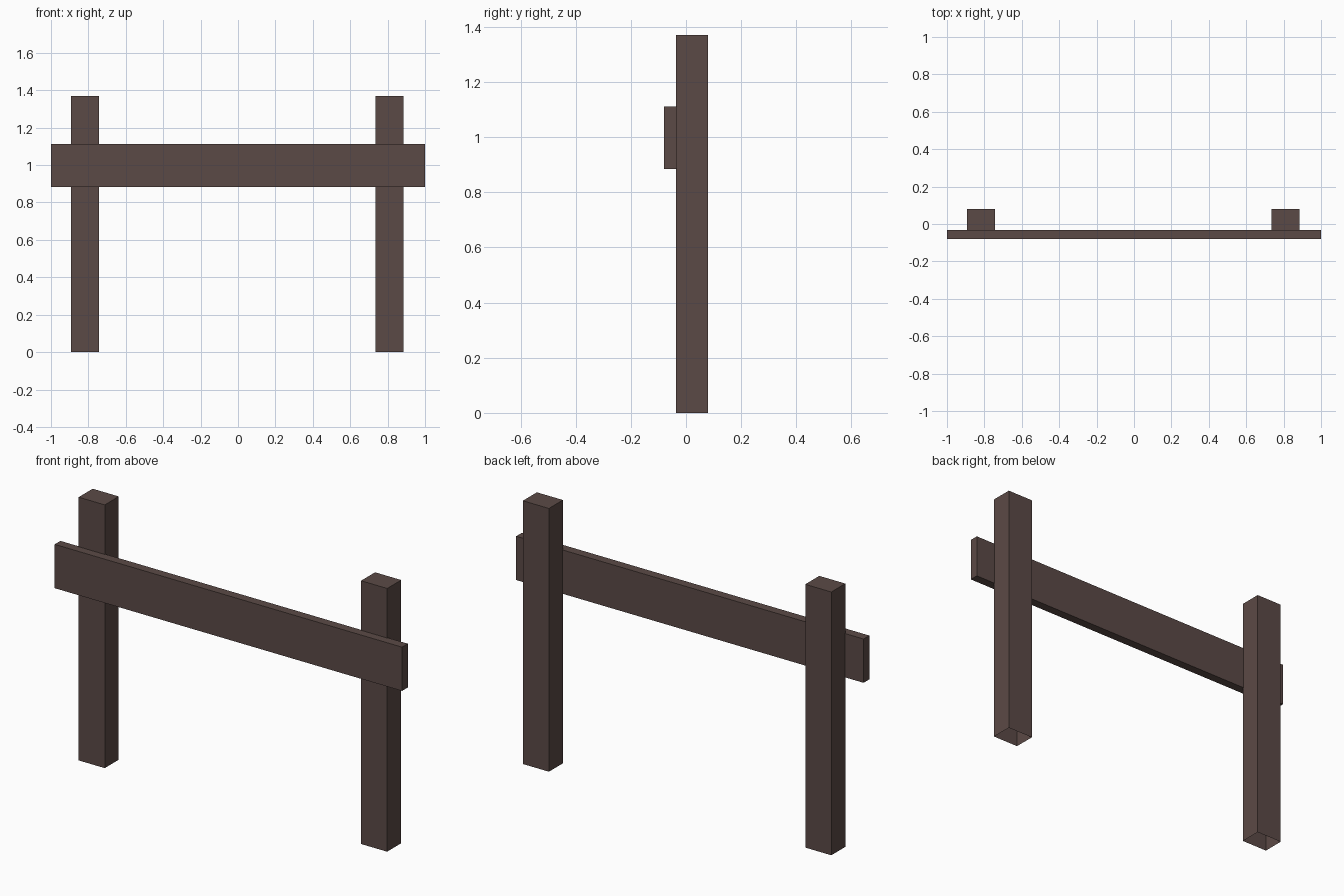
import bpy
import bmesh

if "Cube" in bpy.data.objects:
    bpy.data.objects.remove(bpy.data.objects["Cube"])

# Single dark timber colour
wood = bpy.data.materials.new("dark brown wood")
wood.diffuse_color = (0.105, 0.068, 0.061, 1.0)
wood.use_nodes = True
wood.node_tree.nodes["Principled BSDF"].inputs["Base Color"].default_value = wood.diffuse_color


def box(name, lo, hi, open_bottom=False):
    """Box between two corners, optionally without its bottom face."""
    bm = bmesh.new()
    bmesh.ops.create_cube(bm, size=1.0)
    for v in bm.verts:
        for i in range(3):
            v.co[i] = lo[i] if v.co[i] < 0 else hi[i]
    bm.normal_update()
    if open_bottom:
        bottom = [f for f in bm.faces if f.normal.z < -0.9]
        bmesh.ops.delete(bm, geom=bottom, context='FACES_ONLY')
    mesh = bpy.data.meshes.new(name)
    bm.to_mesh(mesh)
    bm.free()
    mesh.materials.append(wood)
    obj = bpy.data.objects.new(name, mesh)
    bpy.context.collection.objects.link(obj)
    return obj


# Two upright posts, open underneath
for side, x in (("left", -0.817), ("right", 0.809)):
    box(side + "_post", (x - 0.075, -0.036, 0.0), (x + 0.075, 0.079, 1.37), True)

# Horizontal rail across the front, slightly let into the posts
box("front_rail", (-1.0, -0.079, 0.884), (1.0, -0.032, 1.112))
